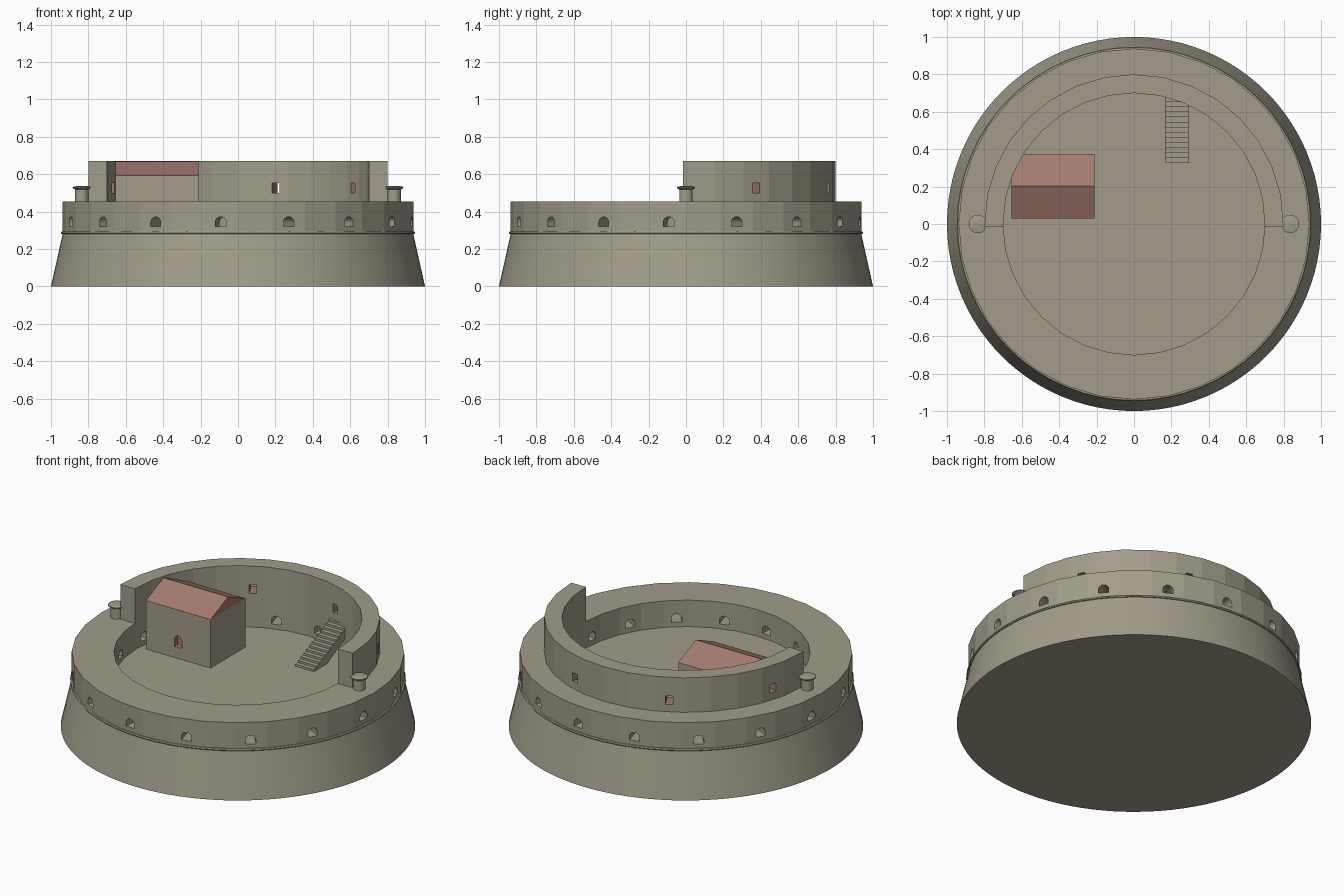
import bpy, bmesh
from math import sin, cos, pi, radians
from mathutils import Matrix, Vector

if "Cube" in bpy.data.objects:
    bpy.data.objects.remove(bpy.data.objects["Cube"])


def material(name, rgb):
    m = bpy.data.materials.new(name)
    m.diffuse_color = (*rgb, 1)
    m.use_nodes = True
    m.node_tree.nodes["Principled BSDF"].inputs["Base Color"].default_value = m.diffuse_color
    return m


STONE = material("stone", (0.36, 0.335, 0.255))
RED = material("red_brown", (0.37, 0.195, 0.16))


def finish(name, bm, mat):
    bmesh.ops.recalc_face_normals(bm, faces=bm.faces)
    me = bpy.data.meshes.new(name)
    bm.to_mesh(me)
    bm.free()
    me.materials.append(mat)
    ob = bpy.data.objects.new(name, me)
    bpy.context.collection.objects.link(ob)
    return ob


def lathe(name, profile, sides, mat, loc=(0, 0, 0), smooth=False):
    """Solid of revolution with flat end caps; profile is (radius, z)."""
    bm = bmesh.new()
    rings = [[bm.verts.new((r * cos(2 * pi * i / sides) + loc[0],
                            r * sin(2 * pi * i / sides) + loc[1], z + loc[2]))
              for i in range(sides)] for r, z in profile]
    for a, b in zip(rings, rings[1:]):
        for i in range(sides):
            j = (i + 1) % sides
            bm.faces.new((a[i], a[j], b[j], b[i]))
    bm.faces.new(rings[0])
    bm.faces.new(rings[-1])
    ob = finish(name, bm, mat)
    if smooth:
        bpy.context.view_layer.objects.active = ob
        ob.select_set(True)
        bpy.ops.object.shade_smooth_by_angle(angle=radians(20))
        ob.select_set(False)
    return ob


def ring_wall(name, r0, r1, z0, z1, count, closed, mat, end_y=0):
    """Faceted ring (or half ring) in 11.25 degree steps."""
    bm = bmesh.new()
    secs = []
    for i in range(count if closed else count + 1):
        a = radians(11.25 * i)
        end = not closed and i in (0, count)
        secs.append([bm.verts.new((r * cos(a), end_y if end else r * sin(a), z))
                     for r, z in ((r0, z0), (r1, z0), (r1, z1), (r0, z1))])
    pairs = list(zip(secs, secs[1:])) + ([(secs[-1], secs[0])] if closed else [])
    for a, b in pairs:
        for k in range(4):
            m = (k + 1) % 4
            bm.faces.new((a[k], a[m], b[m], b[k]))
    if not closed:
        bm.faces.new(secs[0])
        bm.faces.new(secs[-1])
    return finish(name, bm, mat)


def prism(bm, outline, depth, matrix):
    """Extrude an outline in local YZ along local X."""
    a = [bm.verts.new(matrix @ Vector((0, y, z))) for y, z in outline]
    b = [bm.verts.new(matrix @ Vector((depth, y, z))) for y, z in outline]
    n = len(outline)
    bm.faces.new(a)
    bm.faces.new(b)
    for i in range(n):
        j = (i + 1) % n
        bm.faces.new((a[i], a[j], b[j], b[i]))


def arch(w, z0, z1):
    """Round-topped opening outline."""
    r = w / 2
    return [(-r, z0), (r, z0)] + [(r * cos(pi * i / 8), z1 - r + r * sin(pi * i / 8))
                                  for i in range(9)]


def cut(target, bm, mat):
    cutter = finish("cutter", bm, mat)
    cutter.hide_render = True
    mod = target.modifiers.new("openings", "BOOLEAN")
    mod.operation = "DIFFERENCE"
    mod.object = cutter
    mod.solver = "EXACT"
    mod.material_mode = "TRANSFER"
    bpy.context.view_layer.objects.active = target
    bpy.ops.object.modifier_apply(modifier=mod.name)
    bpy.data.objects.remove(cutter)


def spin(deg):
    return Matrix.Rotation(radians(deg), 4, "Z")


# Sloping base with courtyard floor on top, and the thin moulding
lathe("sloping_base", [(1, 0), (0.935, 0.29)], 96, STONE, smooth=True)
lathe("moulding", [(0.93, 0.279), (0.943, 0.281), (0.947, 0.287),
                   (0.943, 0.293), (0.93, 0.295)], 64, STONE, smooth=True)
# the moulding stays below the floor inside the wall
bpy.data.objects["moulding"].location.z = -0.0005
bm = bmesh.new()
bm.from_mesh(bpy.data.objects["moulding"].data)
bmesh.ops.delete(bm, geom=[f for f in bm.faces if len(f.verts) > 4], context="FACES")
bm.to_mesh(bpy.data.objects["moulding"].data)
bm.free()

# Lower wall with sixteen arched embrasures
lower = ring_wall("lower_wall", 0.70, 0.938, 0.285, 0.455, 32, True, STONE)
bm = bmesh.new()
for i in range(16):
    prism(bm, arch(0.06, 0.32, 0.372), 0.4, spin(5.625 + 11.25 + 22.5 * i)
          @ Matrix.Translation((0.6, 0, 0)))
cut(lower, bm, STONE)

# Upper half wall with four square windows
upper = ring_wall("upper_wall", 0.70, 0.80, 0.455, 0.67, 16, False, STONE, -0.015)
bm = bmesh.new()
for i in range(4):
    prism(bm, [(-.021, .5), (.021, .5), (.021, .552), (-.021, .552)], 0.3,
          spin(28.125 + 45 * i) @ Matrix.Translation((0.6, 0, 0)))
cut(upper, bm, RED)

# Small turrets at both ends of the upper wall
for side, label in ((-1, "left"), (1, "right")):
    at = (side * 0.835, 0, 0)
    lathe(label + "_turret", [(0.036, 0.45), (0.036, 0.525)], 24, STONE, at, True)
    lathe(label + "_turret_cap", [(0.036, 0.518), (0.049, 0.526), (0.049, 0.532),
                                  (0.02, 0.538)], 24, STONE, at, True)

# House with an arched window recess
X0, X1, Y0, Y1 = -0.655, -0.21, 0.03, 0.375
bm = bmesh.new()
prism(bm, [(Y0, .285), (Y1, .285), (Y1, .592), (Y0, .592)], X1 - X0,
      Matrix.Translation((X0, 0, 0)))
house = finish("house_body", bm, STONE)
bm = bmesh.new()
prism(bm, arch(0.05, 0.36, 0.43), 0.06, Matrix.Translation((-0.433, Y0 - 0.03, 0)) @ spin(90))
cut(house, bm, RED)

# Gabled roof
bm = bmesh.new()
prism(bm, [(Y0, .592), (Y1, .592), ((Y0 + Y1) / 2, .668)], X1 - X0,
      Matrix.Translation((X0, 0, 0)))
finish("house_roof", bm, RED)

# Stair flight up to the wall walk
STEPS, S0, S1 = 13, 0.325, 0.68
run, rise = (S1 - S0) / STEPS, (0.455 - 0.29) / STEPS
outline = [(S0, 0.288)]
for i in range(STEPS):
    z = 0.29 + rise * (i + 1)
    outline += [(S0 + run * i, z), (S0 + run * (i + 1), z)]
outline += [(S1, 0.40), (0.45, 0.288)]
bm = bmesh.new()
prism(bm, outline, 0.13, Matrix.Translation((0.165, 0, 0)))
finish("stairs", bm, STONE)
